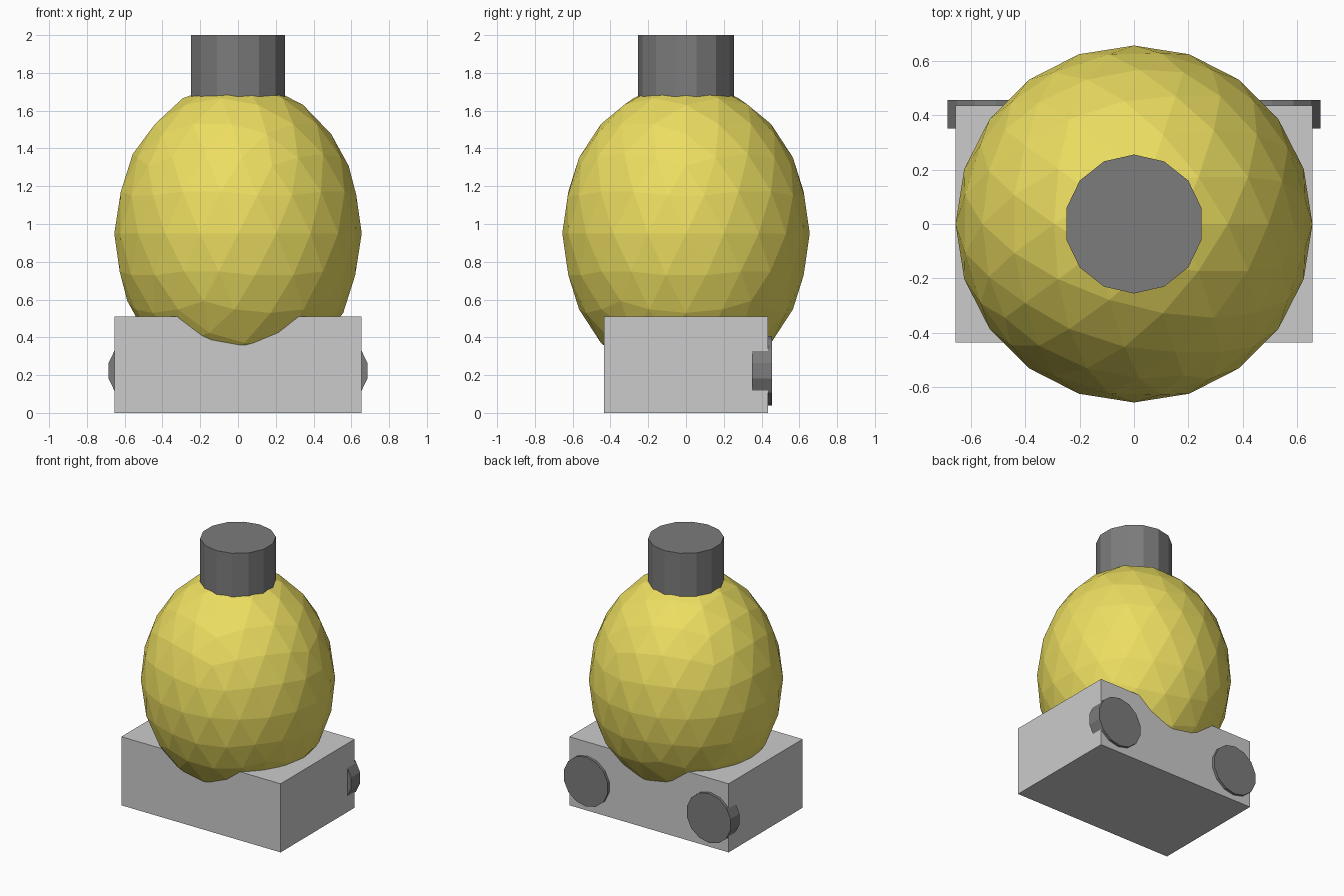
import bpy
import math

if "Cube" in bpy.data.objects:
    bpy.data.objects.remove(bpy.data.objects["Cube"])


def paint(name, rgb):
    mat = bpy.data.materials.new(name)
    mat.diffuse_color = (*rgb, 1)
    mat.use_nodes = True
    mat.node_tree.nodes["Principled BSDF"].inputs["Base Color"].default_value = mat.diffuse_color
    return mat


def cylinder(name, radius, depth, location, mat, rotation=(0, 0, 0)):
    bpy.ops.mesh.primitive_cylinder_add(vertices=14, radius=radius, depth=depth,
                                        location=location, rotation=rotation)
    obj = bpy.context.object
    obj.name = name
    obj.data.materials.append(mat)
    return obj


yellow = paint("yellow", (0.84, 0.73, 0.12))
dark = paint("dark_grey", (0.2, 0.2, 0.2))

# Block base
bpy.ops.mesh.primitive_cube_add(size=1, location=(0, 0, 0.255))
base = bpy.context.object
base.name = "base"
base.scale = (1.31, 0.87, 0.51)

# Faceted egg-shaped body, sunk into the base
bpy.ops.mesh.primitive_ico_sphere_add(subdivisions=3, radius=1, location=(0, 0, 0.95))
body = bpy.context.object
body.name = "body"
body.scale = (0.655, 0.655, 0.8)
body.data.materials.append(yellow)

# Neck on top
cylinder("neck", 0.255, 0.4, (0, 0, 1.8), dark)

# Two discs set into the back of the base
for side, sx in (("left", -1), ("right", 1)):
    cylinder(f"back_disc_{side}", 0.184, 0.105, (sx * 0.506, 0.4025, 0.223), dark,
             (math.radians(90), 0, 0))
